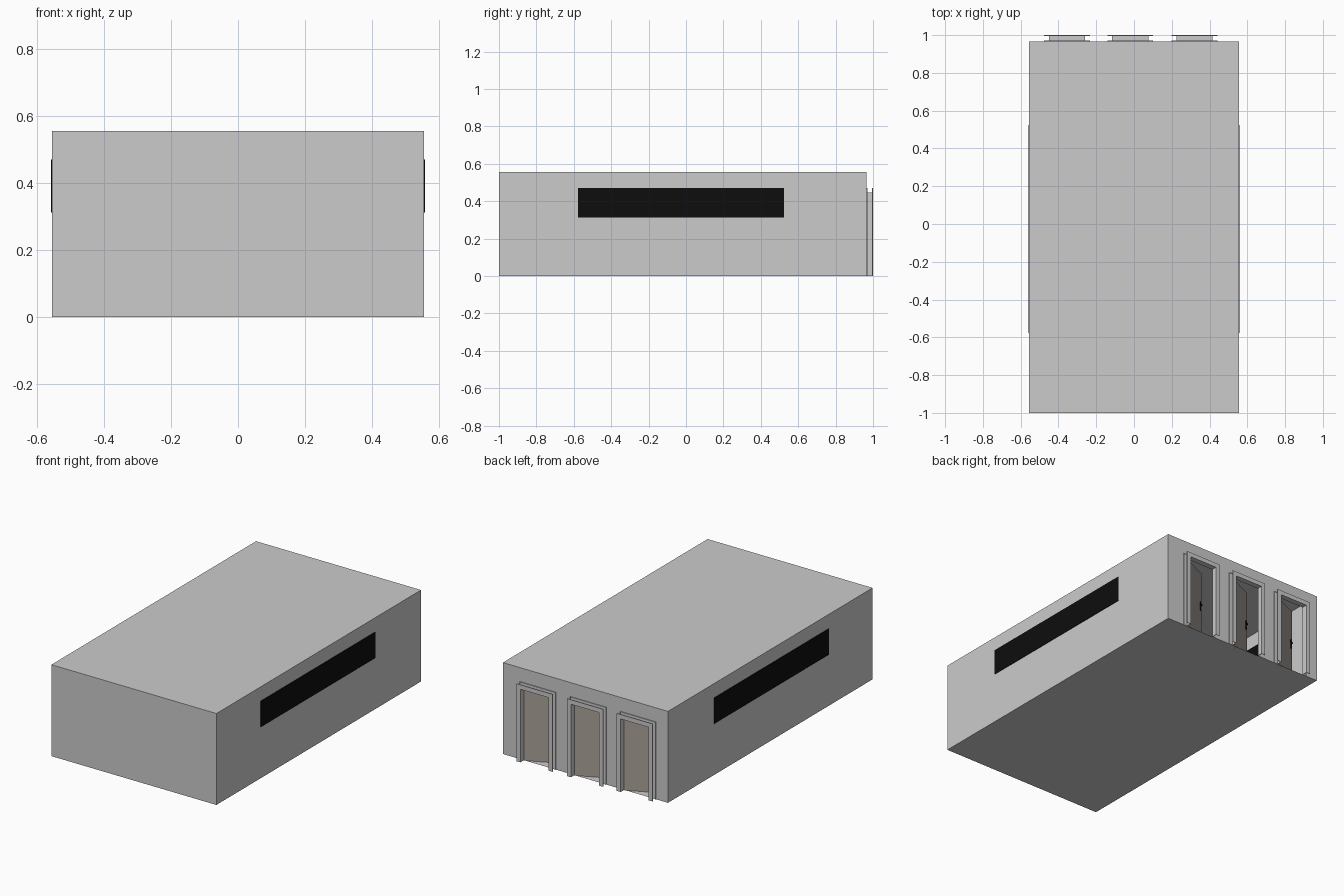
import bpy, bmesh, math
from mathutils import Matrix, Vector

if "Cube" in bpy.data.objects:
    bpy.data.objects.remove(bpy.data.objects["Cube"])

W, Y0, Y1, H = 0.555, -1.0, 0.966, 0.556      # hall shell
DOORS = (-0.355, -0.02, 0.32)                 # door centres
HALF, TOP = 0.094, 0.444                      # door opening
FACE, YF, T = 0.027, 1.0, 0.002               # frame face width, front plane, sheet thickness


def material(name, color):
    m = bpy.data.materials.new(name)
    m.diffuse_color = (*color, 1)
    m.use_nodes = True
    m.node_tree.nodes["Principled BSDF"].inputs["Base Color"].default_value = m.diffuse_color
    return m


black = material("black", (0.004, 0.004, 0.004))
brown = material("brown", (0.40, 0.355, 0.32))


def finish(bm, name, mat=None):
    me = bpy.data.meshes.new(name)
    bm.to_mesh(me)
    bm.free()
    ob = bpy.data.objects.new(name, me)
    bpy.context.collection.objects.link(ob)
    if mat:
        me.materials.append(mat)
    return ob


def add_box(bm, lo, hi):
    lo, hi = Vector(lo), Vector(hi)
    m = Matrix.Translation((lo + hi) / 2) @ Matrix.Diagonal((*(hi - lo), 1))
    bmesh.ops.create_cube(bm, size=1, matrix=m)


# hollow hall: a thin shell whose back wall is notched for the doors
bm = bmesh.new()
add_box(bm, (-W, Y0, 0), (W, Y1, H))
back = max(bm.faces, key=lambda f: f.calc_center_median().y)
bmesh.ops.delete(bm, geom=[back], context='FACES_ONLY')
outline = [(W, H), (-W, H), (-W, 0)]
for c in DOORS:
    outline += [(c - HALF, 0), (c - HALF, TOP), (c + HALF, TOP), (c + HALF, 0)]
outline.append((W, 0))
bm.faces.new([bm.verts.new((x, Y1, z)) for x, z in outline])
bmesh.ops.remove_doubles(bm, verts=bm.verts, dist=1e-5)
finish(bm, "hall_shell")

# dark strip windows on both sides
for side, name in ((-1, "left"), (1, "right")):
    bm = bmesh.new()
    x = side * W
    add_box(bm, (x - 0.003, -0.577, 0.312), (x + 0.003, 0.525, 0.47))
    finish(bm, name + "_window", black)


def door_frame(c):
    """Folded sheet frame: front and back faces, liner, and small outer returns."""
    bm = bmesh.new()
    out, top = HALF + FACE, TOP + FACE
    for y in (Y1, YF - T):
        for s in (-1, 1):
            a, b = sorted((c + s * HALF, c + s * out))
            add_box(bm, (a, y, 0), (b, y + T, top))
        add_box(bm, (c - HALF, y, TOP), (c + HALF, y + T, top))
    for s in (-1, 1):
        a, b = sorted((c + s * HALF, c + s * (HALF + T)))
        add_box(bm, (a, Y1, 0), (b, YF, TOP + T))
        # returns on the jambs
        a, b = sorted((c + s * (out - T), c + s * out))
        for y in (Y1, YF - 0.005):
            add_box(bm, (a, y, 0), (b, y + 0.005, top))
    add_box(bm, (c - HALF, Y1, TOP), (c + HALF, YF, TOP + T))
    for y in (Y1, YF - 0.005):
        add_box(bm, (c - out, y, top - T), (c + out, y + 0.005, top))
    finish(bm, "door_frame")


def door_leaf(c):
    """Leaf hinged on the +x jamb, standing ajar into the hall."""
    pose = Matrix.Translation((c + HALF - 0.002, Y1 + 0.004, 0)) @ Matrix.Rotation(math.radians(25), 4, 'Z')
    width, thick = 2 * HALF - 0.004, 0.009
    bm = bmesh.new()
    add_box(bm, (-width, -thick, 0), (0, 0, TOP - 0.003))
    finish(bm, "door_leaf", brown).matrix_world = pose
    # plate, neck and lever on each side of the leaf
    bm = bmesh.new()
    hx = -width + 0.013
    for y, s in ((0, 1), (-thick, -1)):
        for x0, x1, d0, d1, z0, z1 in ((-.004, .004, 0, .002, .19, .25),
                                       (-.003, .003, .002, .012, .222, .228),
                                       (-.003, .028, .009, .013, .222, .228)):
            a, b = sorted((y + s * d0, y + s * d1))
            add_box(bm, (hx + x0, a, z0), (hx + x1, b, z1))
    finish(bm, "door_handle", black).matrix_world = pose


for centre in DOORS:
    door_frame(centre)
    door_leaf(centre)
